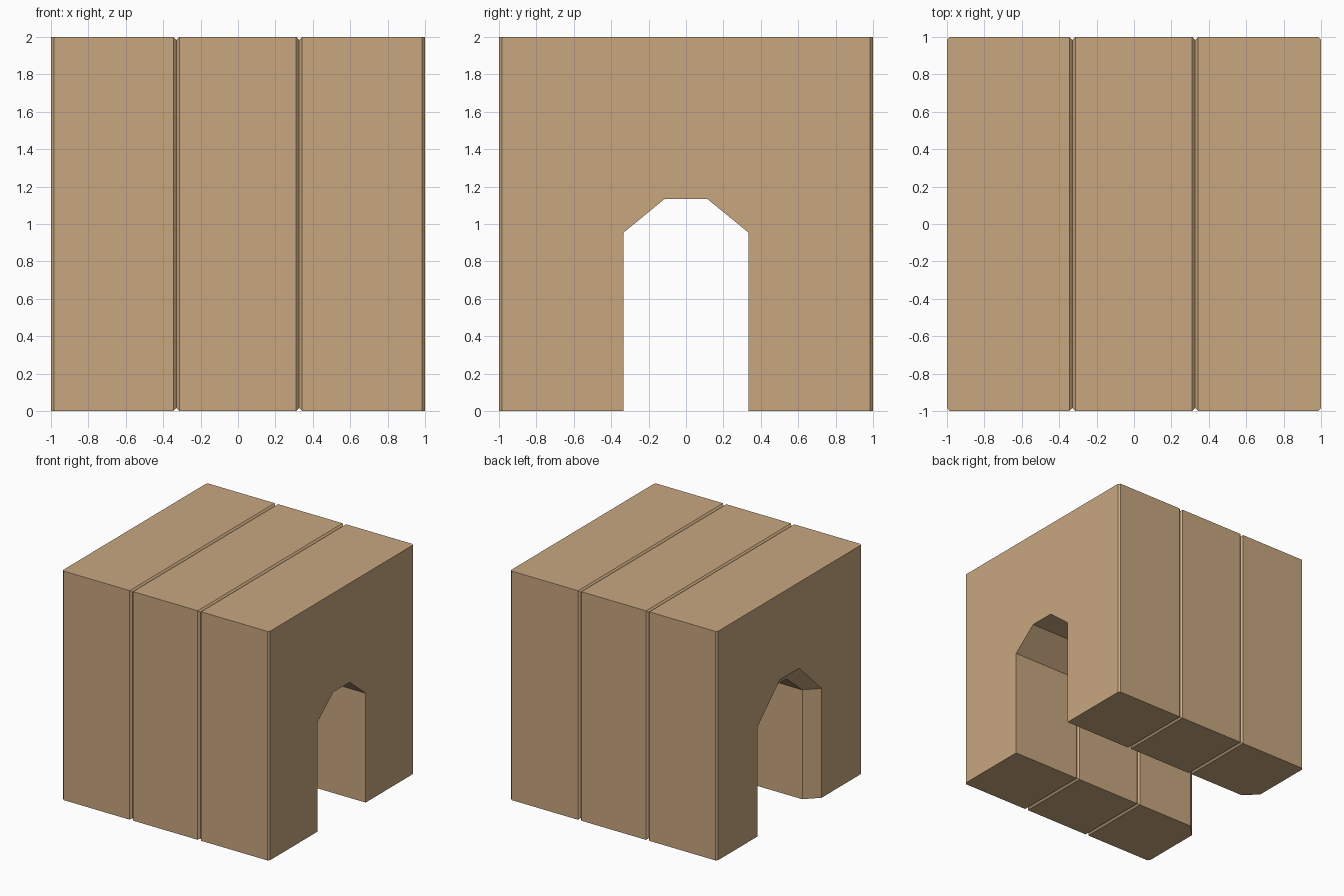
import bpy, bmesh

if "Cube" in bpy.data.objects:
    bpy.data.objects.remove(bpy.data.objects["Cube"])

mat = bpy.data.materials.new("tan wood")
mat.diffuse_color = (0.58, 0.39, 0.216, 1)
mat.use_nodes = True
mat.node_tree.nodes["Principled BSDF"].inputs["Base Color"].default_value = mat.diffuse_color

C = 0.016   # bevel and groove size


def section(end=0.0, groove=0.0, flare=0.0):
    """Arch-shaped outline in y,z: end trims the sides, groove insets all
    round, flare widens the doorway."""
    y = 1 - end - groove
    top, low = 2 - groove, groove
    jamb = 0.333 + groove + 0.11 * flare
    peak = 0.113 + groove * 0.5 + 0.02 * flare
    crown = 1.135 + groove + 0.115 * flare
    half = [(y, top), (y, low), (jamb, low), (jamb, 0.955), (peak, crown)]
    return half + [(-a, b) for a, b in reversed(half)]


# stations along x: bevelled corners, flared doorway on -x, two V grooves
stations = [(-1, section(end=C, flare=1)),
            (-1 + C, section(flare=1 - C / 0.11)),
            (-0.89, section())]
for gx in (-0.33, 0.327):
    stations += [(gx - C, section()), (gx, section(groove=C)), (gx + C, section())]
stations += [(1 - C, section()), (1, section(end=C))]

# loft the block through its sections
bm = bmesh.new()
rings = [[bm.verts.new((x, y, z)) for y, z in pts] for x, pts in stations]
for a, b in zip(rings, rings[1:]):
    n = len(a)
    for i in range(n):
        j = (i + 1) % n
        bm.faces.new((a[i], a[j], b[j], b[i]))
bm.faces.new(rings[0])
bm.faces.new(rings[-1])
bmesh.ops.recalc_face_normals(bm, faces=bm.faces)
caps = [f for f in bm.faces if len(f.verts) > 4]
bmesh.ops.triangulate(bm, faces=caps)

me = bpy.data.meshes.new("doorway_block")
bm.to_mesh(me)
bm.free()
me.materials.append(mat)
bpy.context.collection.objects.link(bpy.data.objects.new("doorway_block", me))
